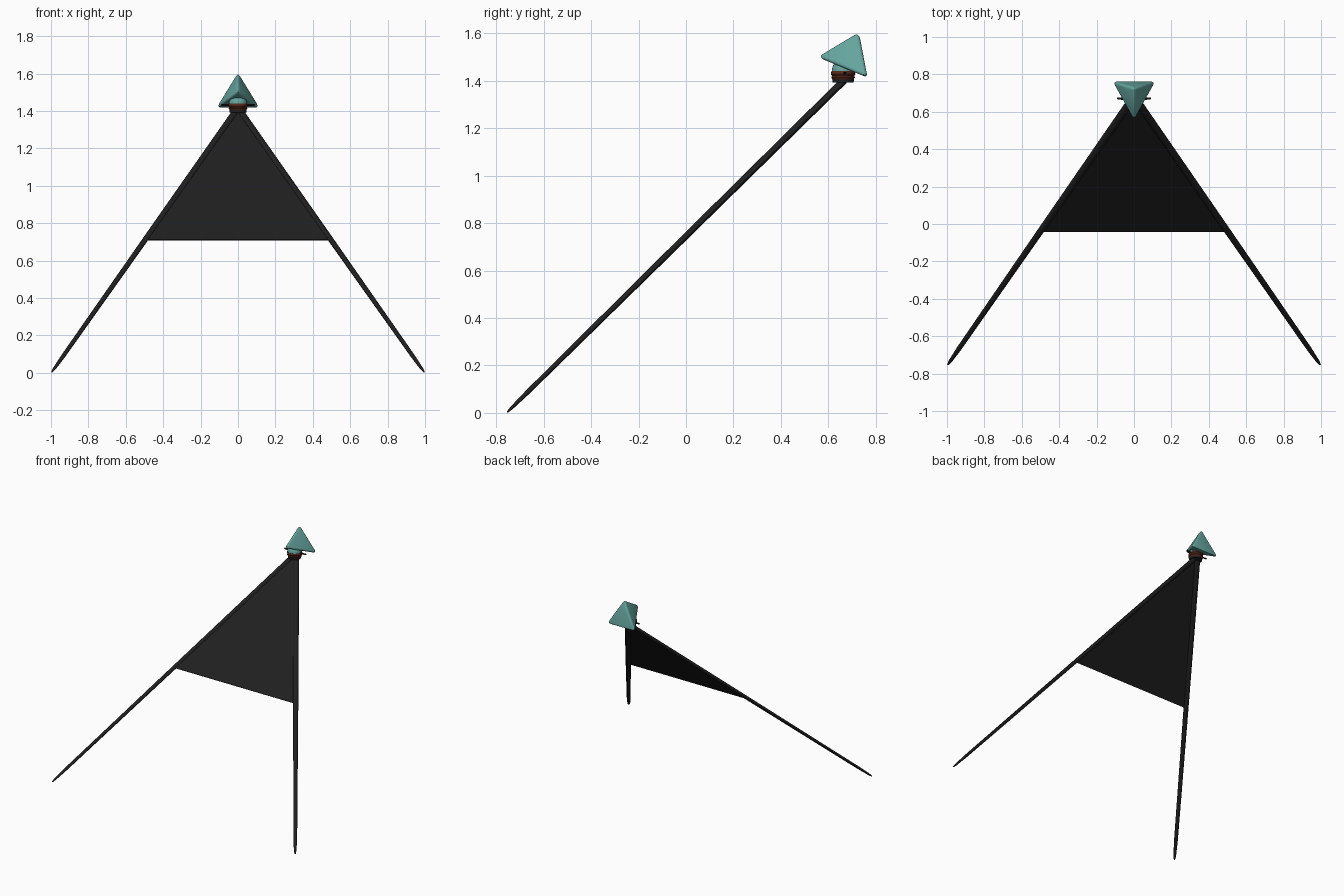
import bpy, bmesh, math
from mathutils import Vector, Matrix

if "Cube" in bpy.data.objects:
    bpy.data.objects.remove(bpy.data.objects["Cube"])


def material(name, rgb):
    m = bpy.data.materials.new(name)
    m.diffuse_color = (*rgb, 1)
    m.use_nodes = True
    m.node_tree.nodes["Principled BSDF"].inputs["Base Color"].default_value = m.diffuse_color
    return m


BLACK = material("black cloth", (0.014, 0.014, 0.015))
TEAL = material("teal", (0.13, 0.37, 0.34))
BROWN = material("red brown", (0.10, 0.024, 0.012))


def finish(name, bm, mat, smooth=True):
    bmesh.ops.recalc_face_normals(bm, faces=bm.faces)
    me = bpy.data.meshes.new(name)
    bm.to_mesh(me)
    bm.free()
    me.materials.append(mat)
    ob = bpy.data.objects.new(name, me)
    bpy.context.collection.objects.link(ob)
    if smooth:
        bpy.ops.object.select_all(action='DESELECT')
        ob.select_set(True)
        bpy.context.view_layer.objects.active = ob
        bpy.ops.object.shade_smooth_by_angle(angle=math.radians(40))
    return ob


def rod(name, a, b, rings, wide, thick, mat, sides=12):
    """Tapered flat rod: rings are (position along, scale)."""
    a, b = Vector(a), Vector(b)
    d = (b - a).normalized()
    h = d.cross(Vector((0, 0, 1))).normalized()
    k = d.cross(h)
    bm = bmesh.new()
    loops = []
    for t, s in rings:
        loops.append([bm.verts.new(a.lerp(b, t) + s * (h * wide * math.cos(q) + k * thick * math.sin(q)))
                      for q in (2 * math.pi * i / sides for i in range(sides))])
    for lo, hi in zip(loops, loops[1:]):
        for i in range(sides):
            j = (i + 1) % sides
            bm.faces.new((lo[i], lo[j], hi[j], hi[i]))
    bm.faces.new(loops[0])
    bm.faces.new(loops[-1])
    return finish(name, bm, mat)


def lathe(name, profile, centre, mat, sides=24):
    """Turned shape from (radius, height) points."""
    bm = bmesh.new()
    vs = [bm.verts.new((r, 0, z)) for r, z in profile]
    es = [bm.edges.new(p) for p in zip(vs, vs[1:])]
    bmesh.ops.spin(bm, geom=vs + es, cent=(0, 0, 0), axis=(0, 0, 1),
                   angle=2 * math.pi, steps=sides)
    bmesh.ops.remove_doubles(bm, verts=bm.verts, dist=1e-5)
    bmesh.ops.translate(bm, verts=bm.verts, vec=centre)
    return finish(name, bm, mat)


# Two long tapered wing spars meeting under the head
for side, s in (("right", 1), ("left", -1)):
    rod(side + "_spar", (s * 0.995, -0.752, 0.004), (s * 0.012, 0.665, 1.40),
        [(0, 0.25), (0.012, 0.5), (0.06, 0.72), (0.5, 0.95), (1, 1.1)],
        0.018, 0.013, BLACK)

# Sail stretched between the upper halves of the spars
bm = bmesh.new()
offset = Vector((0, -0.0025, 0.0025))
outline = [Vector(p) for p in ((-0.50, -0.04, 0.71), (0.50, -0.04, 0.71),
                               (0.025, 0.655, 1.395), (-0.025, 0.655, 1.395))]
lower = [bm.verts.new(p - offset) for p in outline]
upper = [bm.verts.new(p + offset) for p in outline]
bm.faces.new(lower)
bm.faces.new(upper)
for i in range(4):
    j = (i + 1) % 4
    bm.faces.new((lower[i], lower[j], upper[j], upper[i]))
finish("sail", bm, BLACK, smooth=False)

# Neck: dark base, red brown collar, teal dome
neck = (0, 0.662, 0)
lathe("neck_base", [(0, 1.392), (0.044, 1.392), (0.046, 1.404), (0, 1.404)], neck, BLACK)
lathe("collar", [(0, 1.402), (0.043, 1.402), (0.050, 1.413), (0.047, 1.420),
                 (0.052, 1.428), (0.049, 1.440), (0, 1.442)], neck, BROWN)
lathe("face_dome", [(0.048, 1.436), (0.047, 1.450), (0.042, 1.465),
                    (0.030, 1.478), (0, 1.485)], neck, TEAL)

# Thin side pins sticking out of the collar
for side, s in (("right", 1), ("left", -1)):
    rod(side + "_pin", (s * 0.04, 0.668, 1.432), (s * 0.09, 0.672, 1.432),
        [(0, 1), (0.9, 1), (1, 0.6)], 0.006, 0.005, BLACK, 8)

# Rounded three-cornered hat
bm = bmesh.new()
corners = [bm.verts.new(p) for p in ((0, 0.727, 1.612), (0, 0.545, 1.503),
                                     (-0.122, 0.765, 1.413), (0.122, 0.765, 1.413))]
for tri in ((0, 1, 2), (0, 3, 1), (0, 2, 3), (1, 3, 2)):
    bm.faces.new([corners[i] for i in tri])
bmesh.ops.recalc_face_normals(bm, faces=bm.faces)
bmesh.ops.bevel(bm, geom=list(bm.edges) + list(bm.verts), offset=0.017, offset_type='OFFSET',
                segments=4, profile=0.5, affect='EDGES', clamp_overlap=True)
finish("hat", bm, TEAL)
